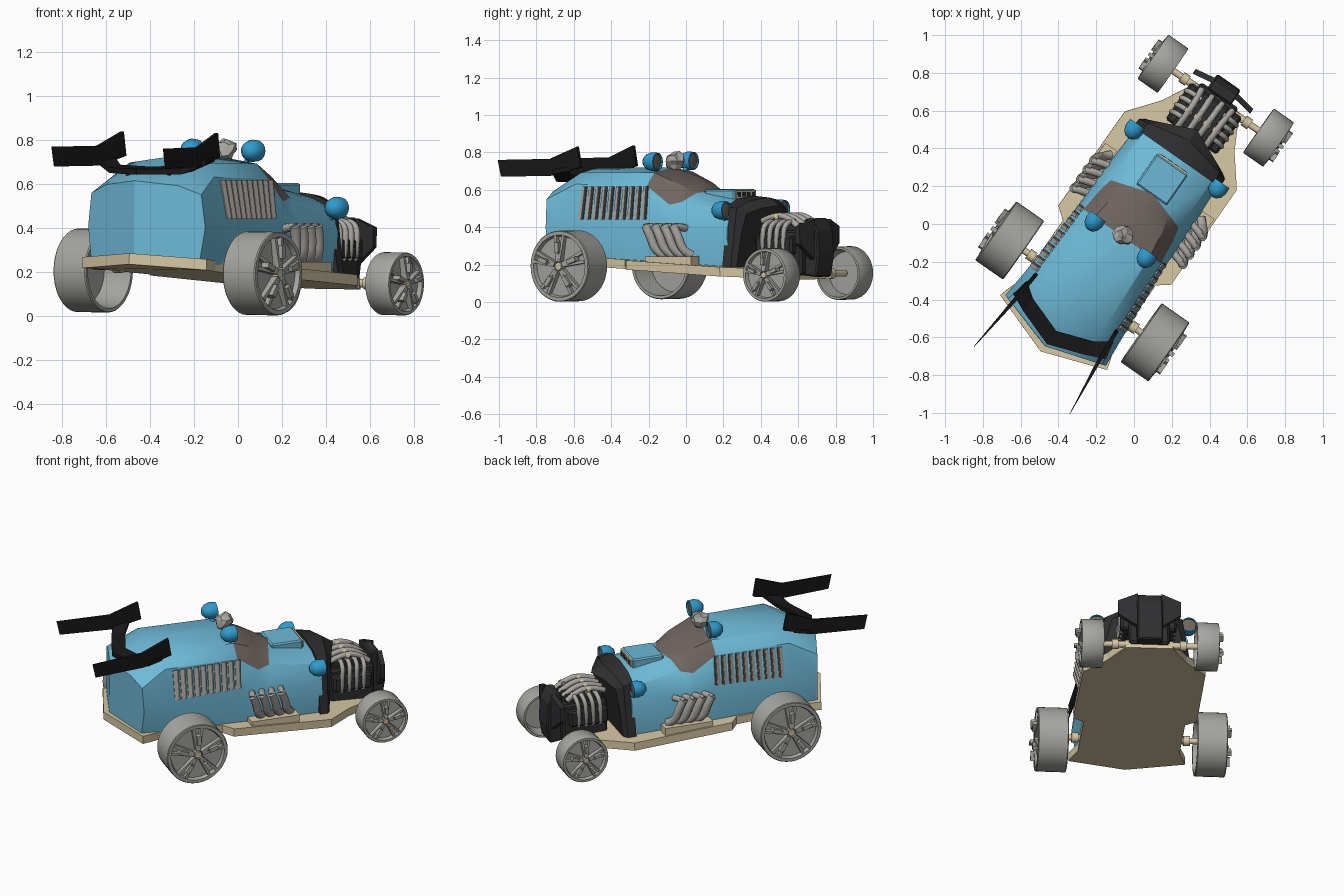
import bpy, bmesh, math, random
from mathutils import Matrix, Vector

if "Cube" in bpy.data.objects:
    bpy.data.objects.remove(bpy.data.objects["Cube"])
random.seed(3)

def mat(name, c):
    m = bpy.data.materials.new(name)
    m.diffuse_color = (*c, 1)
    m.use_nodes = True
    m.node_tree.nodes["Principled BSDF"].inputs["Base Color"].default_value = m.diffuse_color
    return m
BLUE = mat("light blue", (.155, .49, .68))
LAMP = mat("deep blue", (.03, .33, .62))
TAN = mat("tan", (.68, .58, .37))
GREY = mat("wheel grey", (.38, .38, .355))
PIPE = mat("pipe grey", (.40, .385, .355))
DARK = mat("dark grey", (.028, .028, .03))
BLACK = mat("black", (.009, .009, .009))
GLASS = mat("brown grey", (.16, .13, .115))

# Car is built with x = right, y = forward, then turned into place at the end
def make(name, verts, faces, *mats, smooth=None, bevel=0):
    me = bpy.data.meshes.new(name)
    me.from_pydata([tuple(v) for v in verts], [], faces)
    bm = bmesh.new()
    bm.from_mesh(me)
    bmesh.ops.remove_doubles(bm, verts=bm.verts, dist=1e-5)
    bmesh.ops.recalc_face_normals(bm, faces=bm.faces)
    if bevel:
        bmesh.ops.bevel(bm, geom=bm.edges[:], offset=bevel, segments=1, affect='EDGES')
    bm.to_mesh(me)
    bm.free()
    for m in mats:
        me.materials.append(m)
    ob = bpy.data.objects.new(name, me)
    bpy.context.collection.objects.link(ob)
    if smooth:
        me.shade_smooth()
        me.set_sharp_from_angle(angle=math.radians(smooth))
    return ob

def prism(quad, off):
    """solid from a polygon pushed along off, as (verts, faces)"""
    a = [Vector(p) for p in quad]
    n = len(a)
    v = a + [p + Vector(off) for p in a]
    f = [list(range(n)), list(range(n, 2 * n))] + [[i, (i + 1) % n, (i + 1) % n + n, i + n] for i in range(n)]
    return v, f

def box(c, s):
    x, y, z = (k / 2 for k in s)
    c = Vector(c)
    return prism([c + Vector(p) for p in ((-x, -y, -z), (x, -y, -z), (x, y, -z), (-x, y, -z))], (0, 0, 2 * z))

def merge(parts):
    V, F = [], []
    for v, f in parts:
        F += [[i + len(V) for i in q] for q in f]
        V += list(v)
    return V, F

def lathe(profile, place, n=32):
    """profile of (axial, radius) turned about local x"""
    V, F, m = [], [], len(profile)
    for i in range(n):
        a = 2 * math.pi * i / n
        V += [place @ Vector((t, r * math.cos(a), r * math.sin(a))) for t, r in profile]
    for i in range(n):
        for j in range(m - 1):
            k = (i + 1) % n
            F.append([i * m + j, i * m + j + 1, k * m + j + 1, k * m + j])
    return V, F

def tubes(name, paths, r, m):
    cu = bpy.data.curves.new(name, 'CURVE')
    cu.dimensions, cu.bevel_depth, cu.bevel_resolution, cu.use_fill_caps = '3D', r, 2, True
    for p in paths:
        s = cu.splines.new('NURBS')
        s.points.add(len(p) - 1)
        for q, c in zip(s.points, p):
            q.co = (*c, 1)
        s.use_endpoint_u, s.order_u, s.resolution_u = True, 3, 5
    ob = bpy.data.objects.new(name, cu)
    bpy.context.collection.objects.link(ob)
    cu.materials.append(m)

def loft(sections):
    """sections: (y, bow, half outline from sill to ridge)"""
    V, F = [], []
    for y, k, pts in sections:
        w = max(p[0] for p in pts) or 1
        ring = [(-u, z) for u, z in pts] + [(u, z) for u, z in pts[-2::-1]]
        V += [(u, y - k * (1 - abs(u) / w), z) for u, z in ring]
    n = len(V) // len(sections)
    for i in range(len(sections) - 1):
        F += [[i * n + j, i * n + (j + 1) % n, (i + 1) * n + (j + 1) % n, (i + 1) * n + j] for j in range(n)]
    return V, F, n

# Body with painted windshield faces
A = [(.30, .24), (.325, .40), (.305, .55), (.2, .59), (0, .61)]
secs = [(-.80, 0, [(0, z) for u, z in A]), (-.70, .10, A),
        (-.54, .04, [(.30, .23), (.312, .42), (.262, .63), (.20, .69), (0, .715)]),
        (-.09, 0, [(.28, .21), (.28, .42), (.25, .62), (.18, .69), (0, .715)]),
        (.04, -.04, [(.28, .20), (.28, .40), (.235, .52), (.16, .63), (0, .665)]),
        (.10, -.09, [(.28, .19), (.28, .40), (.22, .535), (.13, .58), (0, .595)]),
        (.44, 0, [(.25, .18), (.265, .38), (.225, .49), (.13, .53), (0, .545)])]
V, F, n = loft(secs)
F.append(list(range(6 * n, 7 * n)))
body = make("body", V, F, BLUE, GLASS, smooth=28)
for p in body.data.polygons:
    zs = [body.data.vertices[i].co.z for i in p.vertices]
    if -.05 < p.center.y < .16 and min(zs) > .5:
        p.material_index = 1

# Dark cowl behind the engine
V, F, n = loft([(.42, 0, [(.285, .17), (.25, .36), (.24, .51), (.14, .55), (0, .565)]),
                (.47, -.06, [(.28, .17), (.25, .36), (.23, .50), (.13, .54), (0, .555)]),
                (.49, -.11, [(.25, .17), (.22, .36), (.19, .47), (.10, .50), (0, .51)])])
F += [list(range(n)), list(range(2 * n, 3 * n))]
make("cowl", V, F, DARK, smooth=28)

# Chassis plate, sloping down to the front
half = [(0, -.836), (.345, -.715), (.33, -.66), (.30, -.58), (.30, -.2), (.365, -.15), (.362, .46), (.235, .62), (.14, .80)]
out = half + [(-u, v) for u, v in half[:0:-1]]
top = [(u, v, .165 - .06 * v + (.015 if u == 0 else 0)) for u, v in out]
make("chassis", *prism(top, (0, 0, .05)), TAN)

# Wheels and axles
def wheel(name, s, x, y, z, R, w):
    place = Matrix.Translation((s * x, y, z)) @ Matrix.Scale(s, 4, (1, 0, 0))
    h = w / 2
    prof = [(h - .045, 0), (h - .045, .8 * R), (-h, .9 * R), (-h, .98 * R), (-h + .005, R), (h - .005, R),
            (h, .98 * R), (h, .88 * R), (h - .022, .84 * R), (h - .022, 0)]
    make(name + "_tyre", *lathe(prof, place, 40), GREY, smooth=30)
    parts = []
    for i in range(5):
        for d in (-.16, .16):   # paired spokes
            rot = place @ Matrix.Rotation(2 * math.pi * i / 5 + d, 4, 'X')
            k = .045 * R
            q = [(h - .025, -k, .14 * R), (h - .025, k, .14 * R), (h - .025, k, .87 * R), (h - .025, -k, .87 * R)]
            v, f = prism(q, (.026, 0, 0))
            for j in (4, 5):
                v[j].x += .012
            parts.append(([rot @ c for c in v], f))
        rot = place @ Matrix.Rotation(2 * math.pi * i / 5, 4, 'X')
        v, f = box((h + .008, 0, .52 * R), (.04, .13 * R, .3 * R))
        parts.append(([rot @ c for c in v], f))
    make(name + "_spokes", *merge(parts), GREY)
    make(name + "_hub", *lathe([(h - .02, .13 * R), (h + .01, .11 * R), (h + .01, 0)], place, 12), TAN)

for tag, x, y, z, R, w in (("rear", .47, -.449, .195, .19, .18), ("front", .341, .783, .146, .143, .13)):
    inner = .25 if tag == "rear" else 0
    for s, side in ((1, "right"), (-1, "left")):
        wheel(f"{tag}_{side}_wheel", s, x, y, z, R, w)
        place = Matrix.Translation((0, y, z + (.02 if inner else 0))) @ Matrix.Scale(s, 4, (1, 0, 0))
        prof = [(x, 0), (x, .018), (x - .12, .018), (x - .12, .03), (x - .16, .03), (x - .16, .02), (inner, .02), (inner, 0)]
        make(f"{tag}_{side}_axle", *lathe(prof, place, 14), TAN, smooth=40)

# Side louvres: pale slats with brown edges
slats, edges = [], []
def side(s, v, t, o):
    k = (v + .54) / .45
    lo, hi = .309 - .031 * k, .266 - .011 * k
    return (s * (lo + (hi - lo) * t + o), v, .435 + .185 * t)
def slat(s, v, w, o):
    return prism([side(s, v, .03, -.006), side(s, v + w, .03, o), side(s, v + w, .98, o), side(s, v, .98, -.006)], (s * .009, 0, 0))
for s in (1, -1):
    for i in range(10):
        v = -.5 + i * .0435
        slats.append(slat(s, v, .022, 0))
        edges.append(slat(s, v + .0222, .01, -.001))
make("louvre_edges", *merge(edges), GLASS)
make("louvre_slats", *merge(slats), PIPE)

# Side exhausts on tan blocks
make("exhaust_blocks", *merge([box((s * .315, .115, .215), (.075, .30, .06)) for s in (1, -1)]), TAN)
tubes("side_exhausts", [[(s * .352, v - .06, .41), (s * .345, v - .035, .36), (s * .325, v - .015, .27), (s * .29, v + .02, .25),
      ] for s in (1, -1) for v in (.03, .09, .15, .21)], .025, PIPE)
tubes("exhaust_elbows", [[(s * .352, v - .06, .40), (s * .335, v - .05, .41), (s * .25, v - .03, .39)]
      for s in (1, -1) for v in (.03, .09, .15, .21)], .02, PIPE)

# Hood scoop with grille
v, f = prism([(-.1, .18, .53), (.1, .18, .53), (.1, .375, .53), (-.1, .375, .53)], (0, 0, .07))
make("hood_scoop", v, f, BLUE, bevel=.008)
make("scoop_rim", *box((0, .376, .572), (.18, .016, .042)), TAN)
make("scoop_slots", *merge([box((-.066 + i * .044, .382, .572), (.028, .008, .025)) for i in range(4)]), DARK)

# Lamps
cups, lenses, stalks = [], [], []
for s in (1, -1):
    for x, y, z in ((.272, .41, .49), (.168, -.11, .748)):
        place = Matrix.Translation((s * x, y, z)) @ Matrix.Rotation(math.pi / 2, 4, 'Z')
        cups.append(lathe([(-.055, 0), (-.05, .022), (-.03, .042), (0, .051), (.035, .048), (.035, .042), (.025, .042)], place, 20))
        lenses.append(lathe([(.026, .043), (.03, 0)], place, 20))
        stalks.append([(s * x, y, z), (s * (x - .03), y, z - .05), (s * (x - .07), y + .01, z - .09)])
make("lamp_cups", *merge(cups), LAMP, smooth=40)
make("lamp_lenses", *merge(lenses), GLASS)
tubes("lamp_stalks", stalks, .012, LAMP)

# Faceted ornament on the roof
bm = bmesh.new()
bmesh.ops.create_icosphere(bm, subdivisions=2, radius=.05)
for q in bm.verts:
    q.co = q.co * random.uniform(.8, 1.25) + Vector((0, -.085, .75))
me = bpy.data.meshes.new("roof_ornament")
bm.to_mesh(me)
bm.free()
me.materials.append(PIPE)
bpy.context.collection.objects.link(bpy.data.objects.new("roof_ornament", me))

# Engine block, heads, pipes
make("engine_block", *merge([box((0, .68, .26), (.24, .28, .24)), box((0, .67, .38), (.17, .24, .08)),
     box((.13, .67, .30), (.07, .24, .10)), box((-.13, .67, .30), (.07, .24, .10))]), DARK, bevel=.012)
tubes("engine_side_pipes", [[(s * .07, v, .43), (s * .14, v, .43), (s * .17, v - .01, .36), (s * .15, v - .01, .25)]
      for s in (1, -1) for v in (.61, .655, .70, .745)], .014, PIPE)
tubes("engine_top_pipes", [[(x, .55, .43), (x, .62, .46), (x, .72, .455), (x * 1.1, .79, .40)] for x in (-.09, -.03, .03, .09)], .017, PIPE)
make("pipe_collars", *merge([lathe([(-.012, .017), (-.012, .022), (.012, .022), (.012, .017)],
     Matrix.Translation((x, .655, .45)) @ Matrix.Rotation(math.pi / 2, 4, 'Z'), 12) for x in (-.09, -.03, .03, .09)]), TAN)

# Radiator, narrow and bowed, with wings
prof = [(.80, .14), (.885, .13), (.905, .25), (.895, .38), (.86, .445), (.81, .44)]
v, f = prism([(-.075, y, z) for y, z in prof], (.15, 0, 0))
make("radiator", v, f, DARK, bevel=.008)
make("radiator_wings", *merge([prism([(s * .07, .85, .22), (s * .185, .83, .31), (s * .185, .83, .40), (s * .07, .85, .44)],
     (0, .03, 0)) for s in (1, -1)]), DARK)

# Rear wing: bowed blade, struts and end plates
blade, struts, plates = [], [], []
for s in (1, -1):
    blade.append(prism([(0, -.785, .637), (s * .2, -.715, .642), (s * .2, -.63, .655), (0, -.70, .65)], (0, 0, .025)))
    blade.append(prism([(s * .2, -.715, .642), (s * .30, -.67, .685), (s * .28, -.57, .70), (s * .2, -.63, .655)], (0, 0, .025)))
    struts.append(box((s * .105, -.66, .605), (.035, .07, .09)))
    P = [(-1.0, .67), (-.69, .675), (-.51, .72), (-.53, .83), (-.70, .765), (-1.02, .76)]
    v, f = prism([(s * (.27 + .04 * (-.51 - y) / .5), y, z) for y, z in P], (s * -.02, 0, 0))
    for j in (6, 11):
        v[j].x += s * .018   # taper to the tail
    plates.append((v, f))
make("wing_blade", *merge(blade), BLACK)
make("wing_struts", *merge(struts), BLACK)
make("wing_end_plates", *merge(plates), BLACK)

# Turn the whole car into place
M = Matrix.Translation((-.018, .0126, .004)) @ Matrix.Rotation(math.radians(-35), 4, 'Z') @ Matrix.Rotation(math.radians(.8), 4, 'Y')
for ob in bpy.context.collection.objects:
    ob.matrix_world = M
